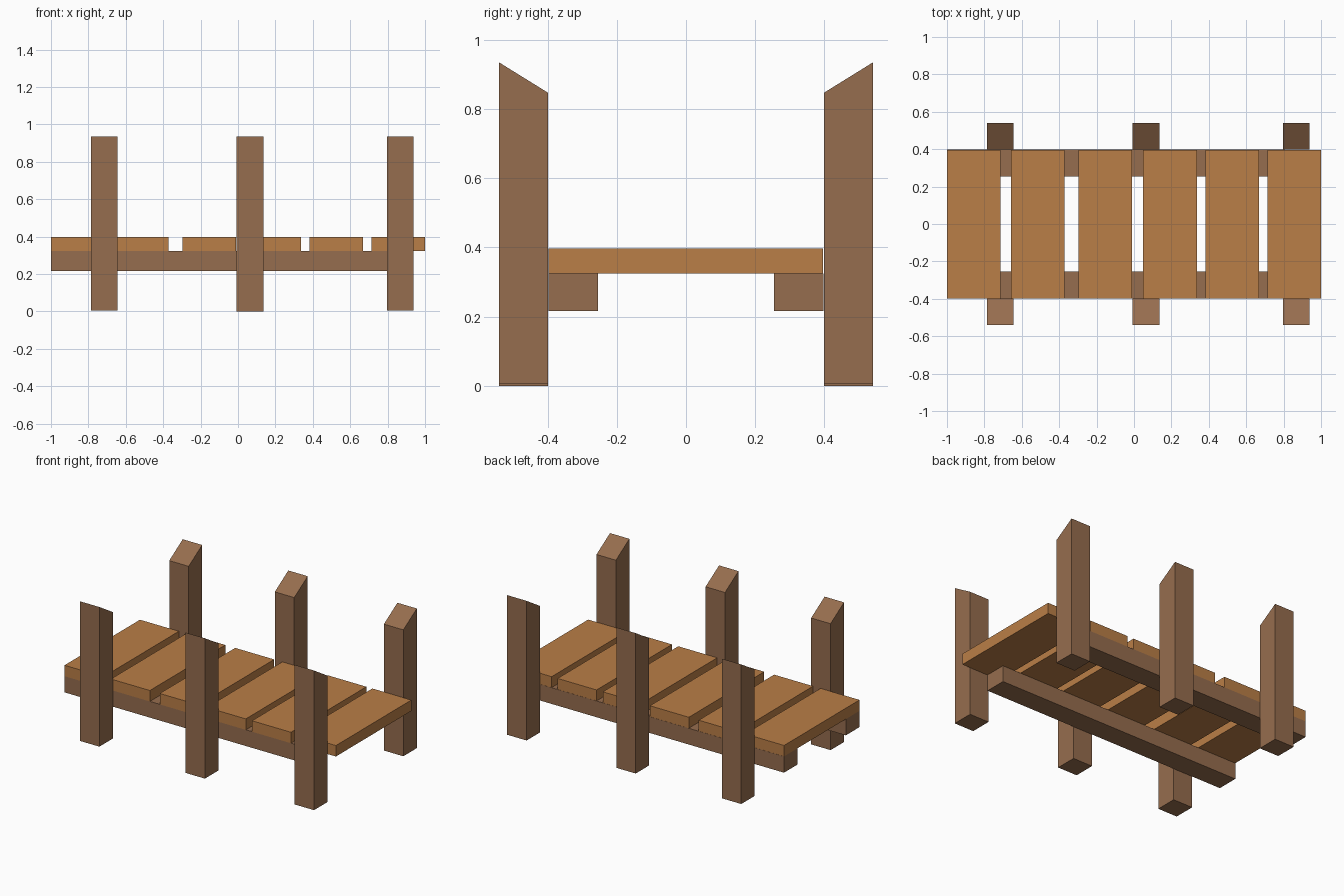
import bpy, bmesh

if "Cube" in bpy.data.objects:
    bpy.data.objects.remove(bpy.data.objects["Cube"])


def material(name, rgb):
    m = bpy.data.materials.new(name)
    lin = [((c / 255 + 0.055) / 1.055) ** 2.4 for c in rgb]
    m.diffuse_color = (*lin, 1)
    m.use_nodes = True
    m.node_tree.nodes["Principled BSDF"].inputs["Base Color"].default_value = m.diffuse_color
    return m


LIGHT = material("light_plank_wood", (186, 126, 71))
DARK = material("dark_beam_wood", (150, 109, 78))


def prism(name, profile, x0, x1, mat):
    """Extrude a (y, z) profile from x0 to x1."""
    bm = bmesh.new()
    face = bm.faces.new([bm.verts.new((x0, y, z)) for y, z in profile])
    ext = bmesh.ops.extrude_face_region(bm, geom=[face])["geom"]
    verts = [v for v in ext if isinstance(v, bmesh.types.BMVert)]
    bmesh.ops.translate(bm, verts=verts, vec=(x1 - x0, 0, 0))
    bmesh.ops.recalc_face_normals(bm, faces=bm.faces)
    mesh = bpy.data.meshes.new(name)
    bm.to_mesh(mesh)
    bm.free()
    mesh.materials.append(mat)
    bpy.context.collection.objects.link(bpy.data.objects.new(name, mesh))


def rect(y0, y1, z0, z1):
    return [(y0, z0), (y1, z0), (y1, z1), (y0, z1)]


# walkway planks with slightly uneven gaps
for i, x in enumerate([-1.0, -0.658, -0.298, 0.049, 0.382, 0.713]):
    prism(f"plank_{i + 1}", rect(-0.398, 0.396, 0.324, 0.397), x, x + 0.287, LIGHT)

for side, s in (("front", -1), ("back", 1)):
    # long support rail, stopping short at the right end
    prism(f"{side}_rail", rect(s * 0.254, s * 0.397, 0.216, 0.324), -1.0, 0.805, DARK)
    # posts with tops sloping down towards the walkway
    for i, (x, base) in enumerate([(-0.786, 0.005), (-0.008, 0.0), (0.796, 0.005)]):
        profile = [(s * 0.399, base), (s * 0.541, base), (s * 0.541, 0.935), (s * 0.399, 0.847)]
        prism(f"{side}_post_{i + 1}", profile, x, x + 0.143, DARK)
